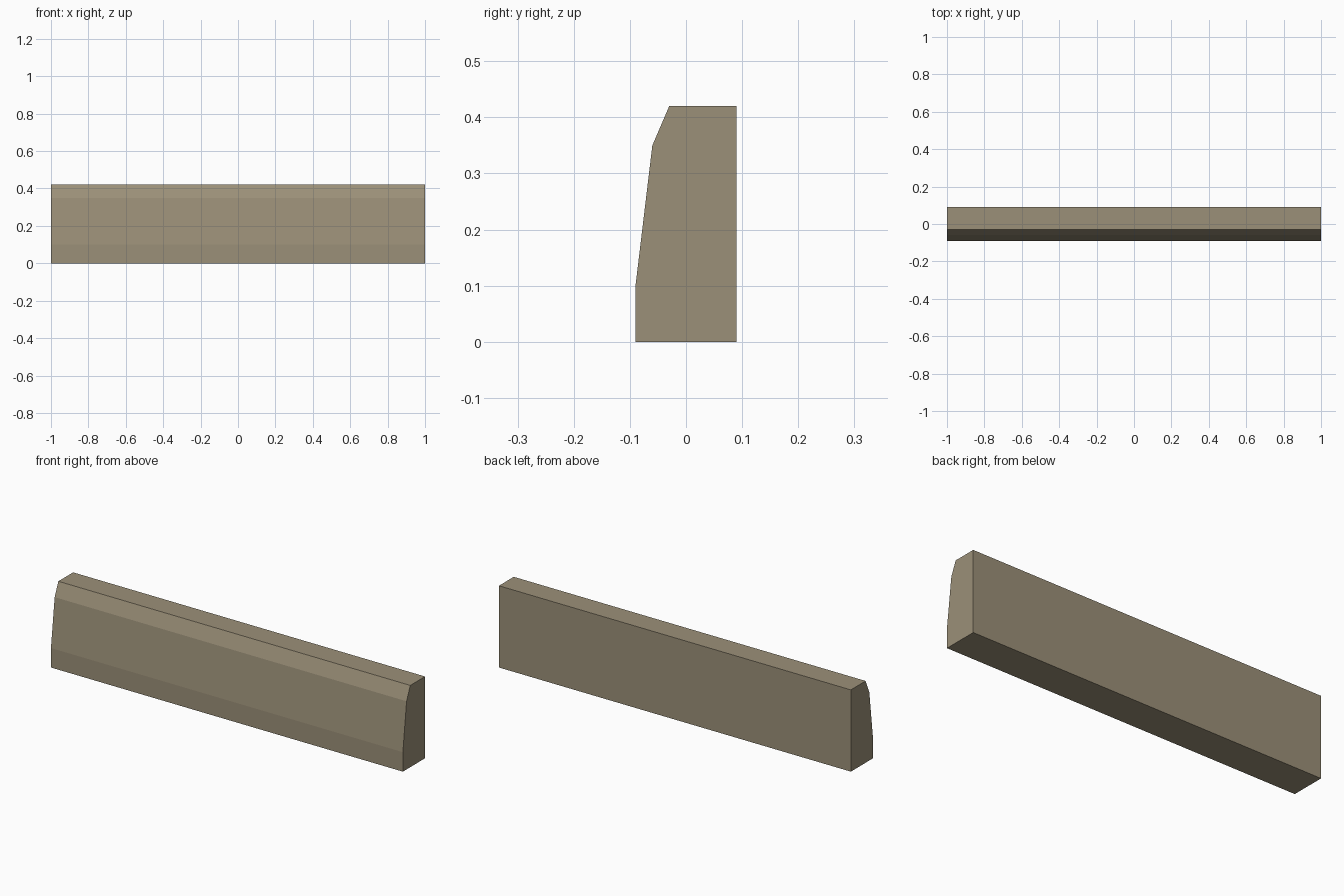
import bpy
import bmesh

if "Cube" in bpy.data.objects:
    bpy.data.objects.remove(bpy.data.objects["Cube"])

# Stone colour
stone = bpy.data.materials.new("warm grey stone")
stone.diffuse_color = (0.33, 0.28, 0.19, 1.0)
stone.use_nodes = True
stone.node_tree.nodes["Principled BSDF"].inputs["Base Color"].default_value = stone.diffuse_color

# Kerb cross-section (y, z): upright foot, sloped face, chamfered top edge
PROFILE = [(-0.09, 0), (0.09, 0), (0.09, 0.42), (-0.03, 0.42), (-0.06, 0.35), (-0.09, 0.10)]
LENGTH = 2.0

# Extrude the section along x
bm = bmesh.new()
end = bm.faces.new([bm.verts.new((-LENGTH / 2, y, z)) for y, z in PROFILE])
side = bmesh.ops.extrude_face_region(bm, geom=[end], use_keep_orig=True)
moved = [g for g in side["geom"] if isinstance(g, bmesh.types.BMVert)]
bmesh.ops.translate(bm, verts=moved, vec=(LENGTH, 0, 0))
bmesh.ops.recalc_face_normals(bm, faces=bm.faces)

mesh = bpy.data.meshes.new("kerb_stone")
bm.to_mesh(mesh)
bm.free()
mesh.materials.append(stone)
kerb = bpy.data.objects.new("kerb_stone", mesh)
bpy.context.collection.objects.link(kerb)
